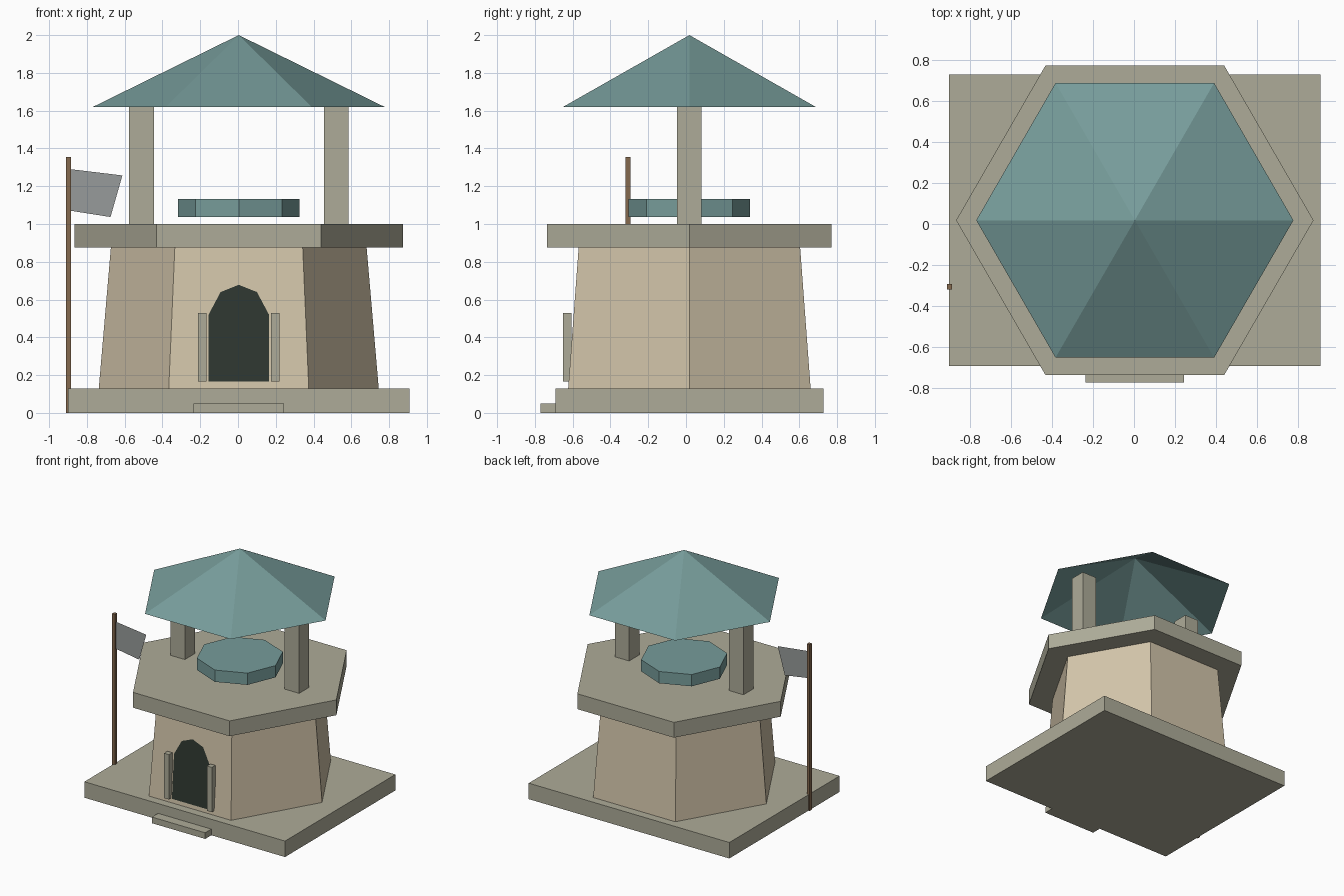
import bpy, bmesh
from math import cos, sin, tau

if "Cube" in bpy.data.objects:
    bpy.data.objects.remove(bpy.data.objects["Cube"])

CX, CY = 0.004, 0.018  # shared centre of the building


def material(name, rgb):
    m = bpy.data.materials.new(name)
    m.diffuse_color = [(c / 255) ** 2.2 for c in rgb] + [1]
    m.use_nodes = True
    m.node_tree.nodes["Principled BSDF"].inputs["Base Color"].default_value = m.diffuse_color
    return m


STONE = material("stone", (172, 170, 151))
PLASTER = material("plaster", (210, 196, 169))
ROOF = material("teal_roof", (118, 155, 153))
DARK = material("dark_opening", (50, 58, 52))
WOOD = material("wood", (132, 105, 80))
CLOTH = material("cloth", (150, 154, 153))


def finish(name, bm, mat, recalc=True):
    if recalc:
        bmesh.ops.recalc_face_normals(bm, faces=bm.faces[:])
    me = bpy.data.meshes.new(name)
    bm.to_mesh(me)
    bm.free()
    me.materials.append(mat)
    ob = bpy.data.objects.new(name, me)
    bpy.context.collection.objects.link(ob)
    return ob


def box(name, lo, hi, mat):
    bm = bmesh.new()
    bmesh.ops.create_cube(bm, size=1)
    for v in bm.verts:
        v.co = [(a + b) / 2 + c * (b - a) for a, b, c in zip(lo, hi, v.co)]
    return finish(name, bm, mat)


def ring(bm, n, r, z):
    return [bm.verts.new((CX + r * cos(tau * i / n), CY + r * sin(tau * i / n), z))
            for i in range(n)]


def prism(name, n, r0, r1, z0, z1, mat):
    bm = bmesh.new()
    a, b = ring(bm, n, r0, z0), ring(bm, n, r1, z1)
    bm.faces.new(a[::-1])
    bm.faces.new(b)
    for i in range(n):
        j = (i + 1) % n
        bm.faces.new((a[i], a[j], b[j], b[i]))
    return finish(name, bm, mat)


def sheet(name, points, mat):
    bm = bmesh.new()
    bm.faces.new([bm.verts.new(p) for p in points])
    return finish(name, bm, mat, recalc=False)


# Plinth and entrance step
box("plinth", (CX - 0.904, CY - 0.71, 0), (CX + 0.904, CY + 0.71, 0.13), STONE)
box("entrance_step", (CX - 0.24, -0.771, 0), (CX + 0.24, CY - 0.70, 0.05), STONE)

# Tapered tower, deck slab and round hatch
prism("tower_body", 6, 0.741, 0.677, 0.13, 0.875, PLASTER)
prism("deck_slab", 6, 0.87, 0.87, 0.875, 1.0, STONE)
prism("hatch_disc", 8, 0.322, 0.322, 1.037, 1.133, ROOF)

# Open-bottomed pyramid roof
bm = bmesh.new()
eave = ring(bm, 6, 0.772, 1.62)
apex = bm.verts.new((CX, CY, 2.0))
for i in range(6):
    bm.faces.new((eave[i], eave[(i + 1) % 6], apex))
finish("roof", bm, ROOF, recalc=False)

# Paired roof pillars and door jambs
for side, s in (("left", -1), ("right", 1)):
    px, jx = CX + s * 0.515, CX + s * 0.194
    box(side + "_pillar", (px - 0.065, CY - 0.065, 1.0), (px + 0.065, CY + 0.065, 1.635), STONE)
    box(side + "_door_jamb", (jx - 0.022, -0.65, 0.165), (jx + 0.022, -0.606, 0.53), STONE)

# Arched doorway lying just in front of the sloping wall
half = [(0.16, 0.165), (0.16, 0.52), (0.096, 0.64)]
arch = half + [(0, 0.678)] + [(-x, z) for x, z in half[::-1]]
sheet("doorway", [(CX + x, -0.63 + (z - 0.13) * 0.0745, z) for x, z in arch][::-1][::-1], DARK)

# Flagpole and flag
box("flagpole", (-0.91, -0.32, 0), (-0.885, -0.293, 1.355), WOOD)
flag = [(-0.885, 1.07), (-0.675, 1.037), (-0.612, 1.257), (-0.885, 1.29)]
sheet("flag", [(x, -0.307, z) for x, z in flag], CLOTH)
